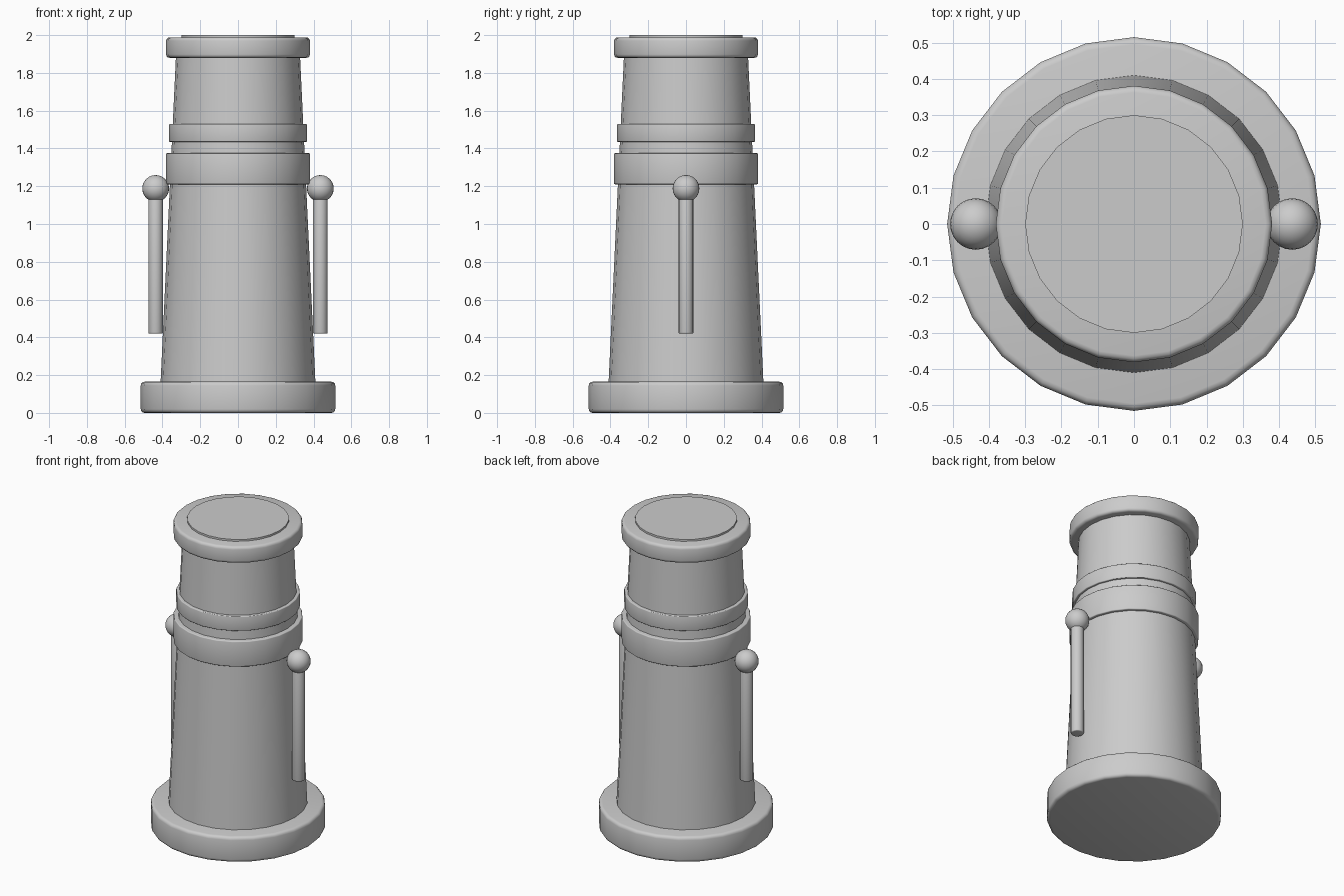
import bpy, bmesh, math

if "Cube" in bpy.data.objects:
    bpy.data.objects.remove(bpy.data.objects["Cube"])

grey = bpy.data.materials.new("plain grey")
grey.diffuse_color = (0.6, 0.6, 0.6, 1)
grey.use_nodes = True
grey.node_tree.nodes["Principled BSDF"].inputs["Base Color"].default_value = grey.diffuse_color


def finish(obj):
    obj.data.materials.append(grey)
    bpy.ops.object.select_all(action='DESELECT')
    obj.select_set(True)
    bpy.context.view_layer.objects.active = obj
    bpy.ops.object.shade_smooth_by_angle(angle=math.radians(35))


def tube(name, z0, z1, r0, r1, bevel=0.0, x=0.0, sides=24):
    """Closed cylinder or cone frustum with softened rims."""
    bm = bmesh.new()
    bmesh.ops.create_cone(bm, cap_ends=True, segments=sides,
                          radius1=r0, radius2=r1, depth=z1 - z0)
    if bevel:
        rims = [e for e in bm.edges if abs(e.verts[0].co.z - e.verts[1].co.z) < 1e-4]
        bmesh.ops.bevel(bm, geom=rims, offset=bevel, segments=3,
                        profile=0.5, affect='EDGES')
    me = bpy.data.meshes.new(name)
    bm.to_mesh(me)
    bm.free()
    obj = bpy.data.objects.new(name, me)
    obj.location = (x, 0, (z0 + z1) / 2)
    bpy.context.collection.objects.link(obj)
    finish(obj)


# Round foot and tapered body
tube("base", 0.0, 0.165, 0.515, 0.515, 0.02)
tube("body", 0.16, 1.9, 0.41, 0.328)

# Raised bands
tube("lower_band", 1.21, 1.375, 0.381, 0.381, 0.006)
tube("upper_band", 1.435, 1.53, 0.365, 0.365, 0.005)

# Rim and top disc
tube("top_rim", 1.88, 1.988, 0.381, 0.381, 0.018)
tube("top_disc", 1.95, 2.0, 0.30, 0.30)

# Side rods with ball ends
for side, sx in (("left", -1), ("right", 1)):
    tube(side + "_rod", 0.42, 1.19, 0.039, 0.039, 0.006, x=sx * 0.436, sides=16)
    bpy.ops.mesh.primitive_uv_sphere_add(segments=24, ring_count=12, radius=0.071,
                                         location=(sx * 0.436, 0, 1.188))
    ball = bpy.context.object
    ball.name = side + "_ball"
    finish(ball)
